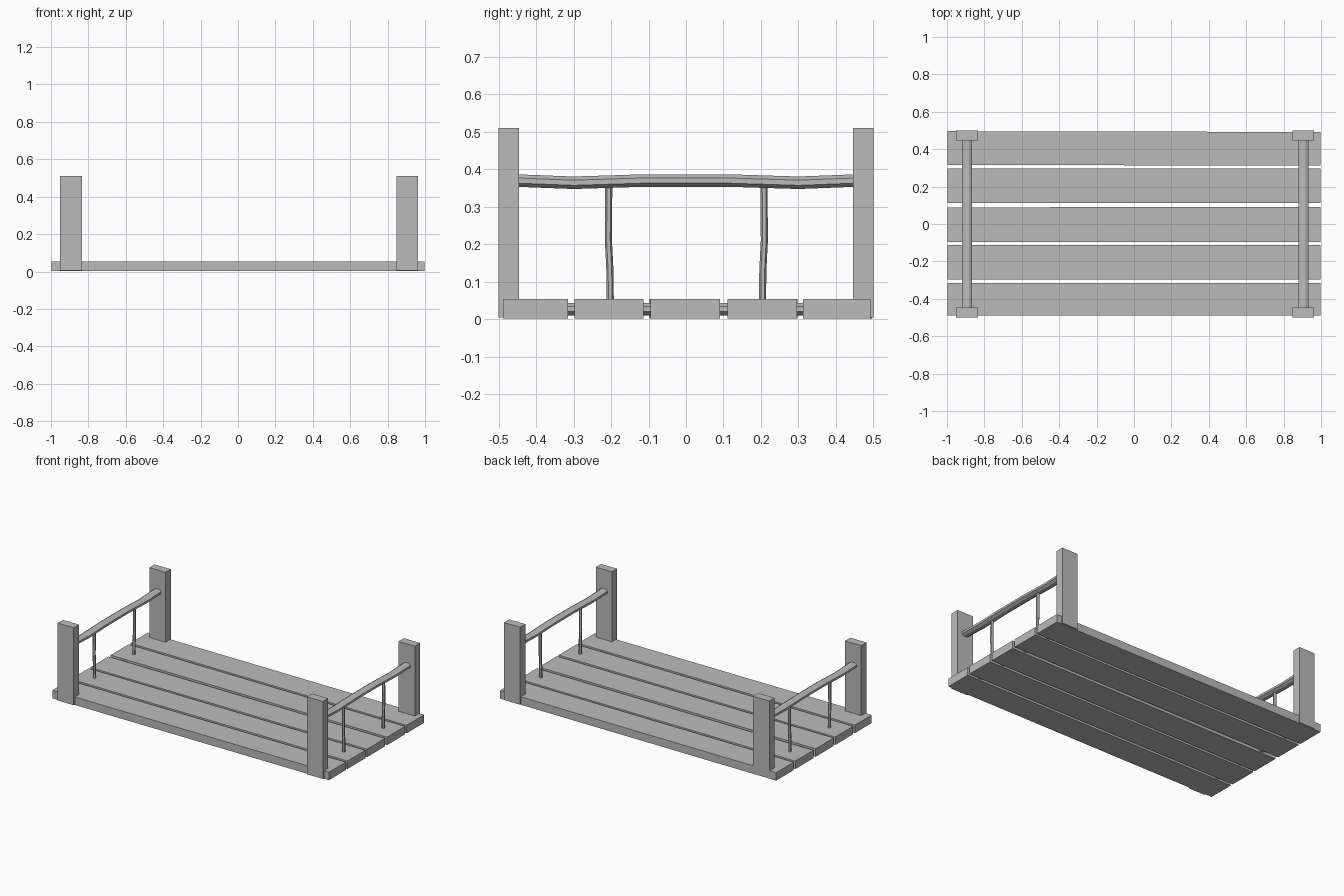
import bpy
import math
from mathutils import Vector

if "Cube" in bpy.data.objects:
    bpy.data.objects.remove(bpy.data.objects["Cube"])

grey = bpy.data.materials.new("plain_grey")
grey.use_nodes = True
colour = (0.5, 0.5, 0.5, 1)
grey.diffuse_color = colour
grey.node_tree.nodes["Principled BSDF"].inputs["Base Color"].default_value = colour


def add_mesh(name, verts, faces):
    mesh = bpy.data.meshes.new(name)
    mesh.from_pydata(verts, [], faces)
    mesh.materials.append(grey)
    obj = bpy.data.objects.new(name, mesh)
    bpy.context.collection.objects.link(obj)
    return obj


def box(name, x, y, z):
    """Box from (low, high) ranges, with its origin at the centre."""
    c = Vector((sum(x) / 2, sum(y) / 2, sum(z) / 2))
    verts = [Vector((i, j, k)) - c for i in x for j in y for k in z]
    faces = [(0, 1, 3, 2), (4, 6, 7, 5), (0, 4, 5, 1),
             (2, 3, 7, 6), (0, 2, 6, 4), (1, 5, 7, 3)]
    obj = add_mesh(name, verts, faces)
    obj.location = c
    return obj


def bar(name, path, radius_u, radius_v, u, v, sides):
    """Flat-sided bar: an elliptical section in axes u, v along a path."""
    verts, faces = [], []
    for p in path:
        for i in range(sides):
            a = 2 * math.pi * (i + 0.5) / sides
            verts.append(Vector(p) + Vector(u) * radius_u * math.cos(a)
                         + Vector(v) * radius_v * math.sin(a))
    for r in range(len(path) - 1):
        for i in range(sides):
            j = (i + 1) % sides
            faces.append((r * sides + i, r * sides + j,
                          (r + 1) * sides + j, (r + 1) * sides + i))
    faces.append(tuple(reversed(range(sides))))
    faces.append(tuple(range(len(verts) - sides, len(verts))))
    return add_mesh(name, verts, faces)


X, Y, Z = (1, 0, 0), (0, 1, 0), (0, 0, 1)

# Deck planks, laid slightly unevenly
planks = [(-0.488, -0.315, 0), (-0.297, -0.113, 0), (-0.096, 0.09, 0.001),
          (0.112, 0.297, -0.001), (0.314, 0.494, -0.002)]
for n, (low, high, yaw) in enumerate(planks):
    plank = box(f"deck_plank_{n + 1}", (-0.998, 0.998), (low, high), (0.002, 0.054))
    plank.rotation_euler.z = yaw

for side, cx in (("right", -0.893), ("left", 0.905)):
    # Corner posts
    for end, s in (("front", -1), ("back", 1)):
        box(f"{end}_{side}_post", (cx - 0.058, cx + 0.058),
            sorted((s * 0.446, s * 0.5)), (0.005, 0.51))

    # Sagging handrail
    rail = [(cx, y, z) for y, z in ((-0.455, 0.37), (-0.3, 0.364), (-0.11, 0.37),
                                    (0.11, 0.37), (0.3, 0.364), (0.455, 0.37))]
    bar(f"{side}_handrail", rail, 0.029, 0.018, Z and X, Z, 8)

    # Cross bar that joins the planks
    bar(f"{side}_cross_bar", [(cx, -0.45, 0.027), (cx, 0.45, 0.027)],
        0.029, 0.018, X, Z, 8)

    # Crooked balusters
    for n, s in enumerate((-1, 1)):
        y = s * 0.206
        path = [(cx, y - s * 0.002, 0.04), (cx, y - s * 0.001, 0.13),
                (cx, y + s * 0.003, 0.21), (cx, y + s * 0.002, 0.365)]
        if s < 0:
            path = [(px, py + 0.002, pz) for px, py, pz in path]
        bar(f"{side}_baluster_{n + 1}", path, 0.0095, 0.0095, X, Y, 6)
